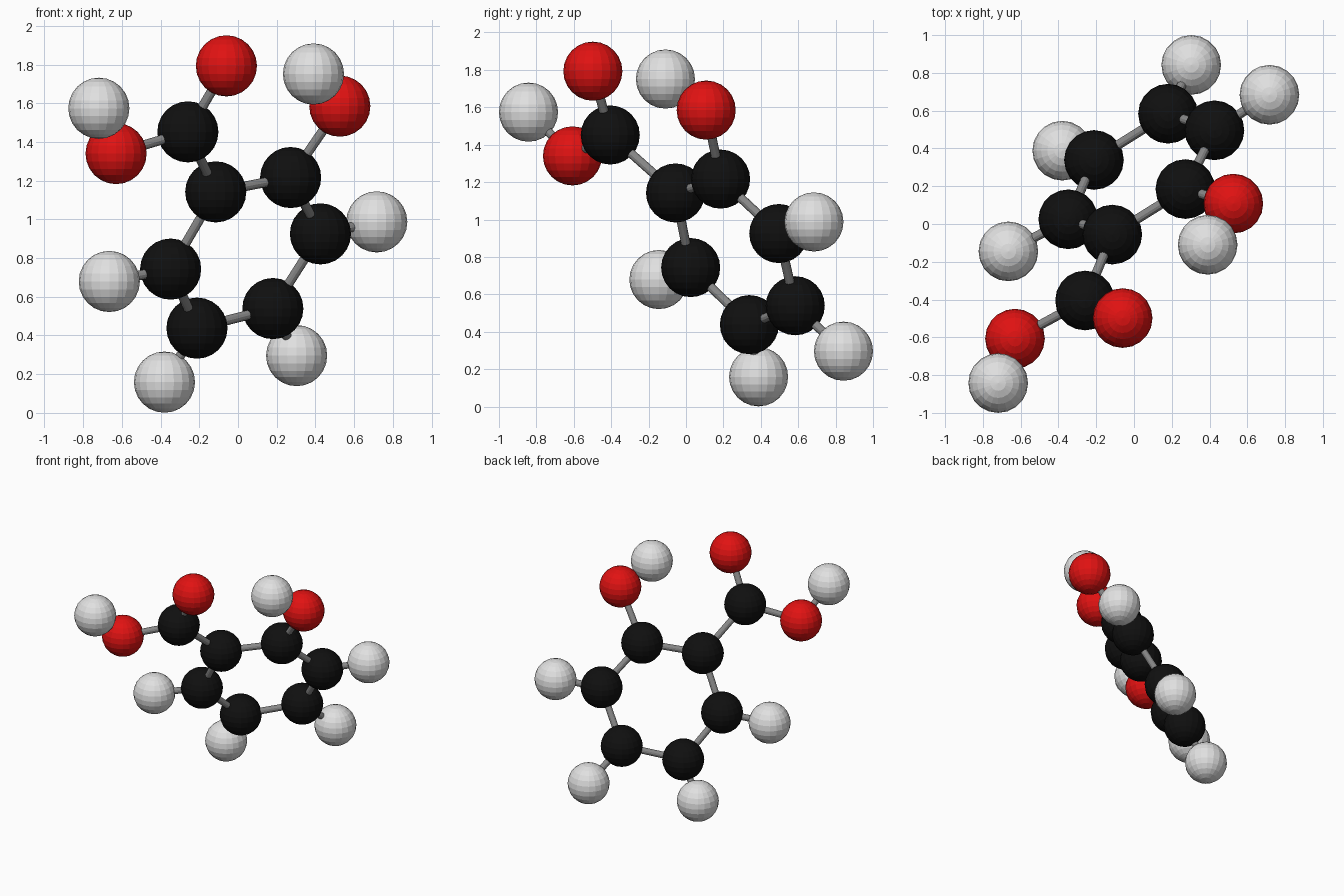
import bpy
from mathutils import Vector

if "Cube" in bpy.data.objects:
    bpy.data.objects.remove(bpy.data.objects["Cube"])

ATOM_RADIUS = 0.158
BOND_RADIUS = 0.025


def material(name, rgb):
    m = bpy.data.materials.new(name)
    m.diffuse_color = (*rgb, 1.0)
    m.use_nodes = True
    m.node_tree.nodes["Principled BSDF"].inputs["Base Color"].default_value = m.diffuse_color
    return m


WHITE = material("pale grey", (0.75, 0.75, 0.75))
BLACK = material("black", (0.005, 0.005, 0.005))
RED = material("red", (0.75, 0.006, 0.006))
GREY = material("bond grey", (0.25, 0.25, 0.25))

# Ball centres, grouped by colour through the name
atoms = {
    "carbon_1": (-0.115, -0.056, 1.142),
    "carbon_2": (0.272, 0.185, 1.216),
    "carbon_3": (0.426, 0.496, 0.925),
    "carbon_4": (0.180, 0.584, 0.539),
    "carbon_5": (-0.212, 0.339, 0.438),
    "carbon_6": (-0.348, 0.025, 0.743),
    "carbon_7": (-0.259, -0.405, 1.452),
    "oxygen_top": (-0.060, -0.498, 1.793),
    "oxygen_left": (-0.630, -0.607, 1.340),
    "oxygen_right": (0.526, 0.108, 1.585),
    "hydrogen_left": (-0.719, -0.842, 1.574),
    "hydrogen_right": (0.390, -0.110, 1.751),
    "hydrogen_3": (0.717, 0.684, 0.987),
    "hydrogen_4": (0.303, 0.842, 0.296),
    "hydrogen_5": (-0.380, 0.388, 0.159),
    "hydrogen_6": (-0.665, -0.145, 0.679),
}
colours = {"carbon": BLACK, "oxygen": RED, "hydrogen": WHITE}

# Ring bonds, then the side groups
bonds = [(f"carbon_{i}", f"carbon_{i % 6 + 1}") for i in range(1, 7)]
bonds += [(f"carbon_{i}", f"hydrogen_{i}") for i in range(3, 7)]
bonds += [
    ("carbon_1", "carbon_7"),
    ("carbon_7", "oxygen_top"),
    ("carbon_7", "oxygen_left"),
    ("oxygen_left", "hydrogen_left"),
    ("carbon_2", "oxygen_right"),
    ("oxygen_right", "hydrogen_right"),
]

# Flat-faced balls
for name, centre in atoms.items():
    bpy.ops.mesh.primitive_uv_sphere_add(
        segments=20, ring_count=12, radius=ATOM_RADIUS, location=centre)
    ball = bpy.context.object
    ball.name = name + "_ball"
    ball.data.materials.append(colours[name.split("_")[0]])

# Thin rods between ball centres
for a, b in bonds:
    start, end = Vector(atoms[a]), Vector(atoms[b])
    axis = end - start
    bpy.ops.mesh.primitive_cylinder_add(
        vertices=12, radius=BOND_RADIUS, depth=axis.length,
        location=(start + end) / 2,
        rotation=axis.to_track_quat('Z', 'Y').to_euler())
    rod = bpy.context.object
    rod.name = f"bond_{a}_to_{b}"
    rod.data.materials.append(GREY)
